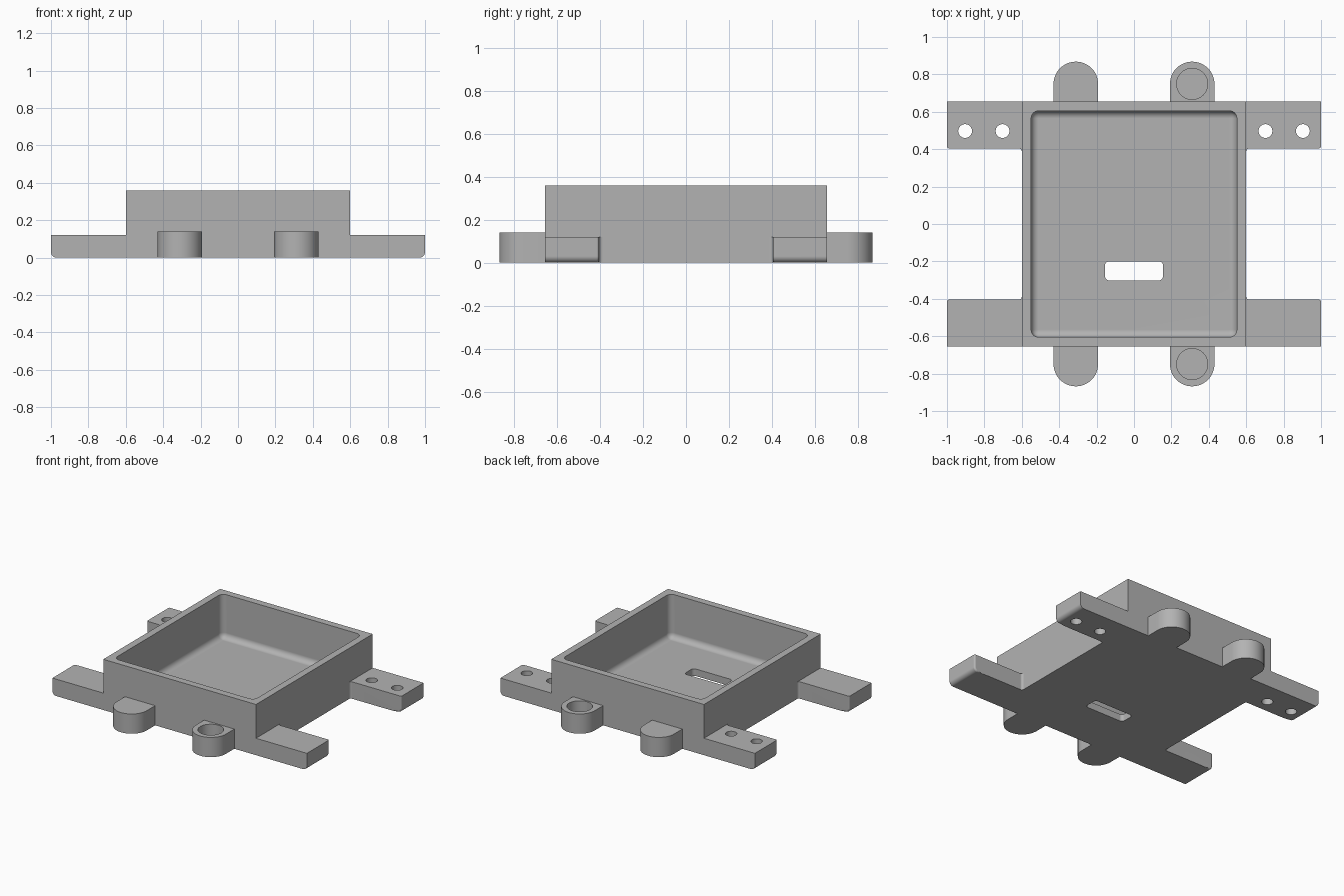
import bpy, bmesh, math
from mathutils import Matrix, Vector

if "Cube" in bpy.data.objects:
    bpy.data.objects.remove(bpy.data.objects["Cube"], do_unlink=True)

grey = bpy.data.materials.new("matte grey")
grey.use_nodes = True
COLOUR = (0.45, 0.45, 0.45, 1)
grey.diffuse_color = COLOUR
grey.node_tree.nodes["Principled BSDF"].inputs["Base Color"].default_value = COLOUR

BODY_X, BODY_Y, BODY_Z = 0.6, 0.655, 0.36
WALL = 0.05


def arc(cx, cy, r, a0, a1, n):
    """Points along a circular arc, angles in degrees."""
    angles = [math.radians(a0 + (a1 - a0) * i / n) for i in range(n + 1)]
    return [(cx + r * math.cos(a), cy + r * math.sin(a)) for a in angles]


def prism(outline, z0, z1):
    bm = bmesh.new()
    face = bm.faces.new([bm.verts.new((x, y, z0)) for x, y in outline])
    top = bmesh.ops.extrude_face_region(bm, geom=[face])["geom"]
    verts = [g for g in top if isinstance(g, bmesh.types.BMVert)]
    bmesh.ops.translate(bm, verts=verts, vec=(0, 0, z1 - z0))
    bmesh.ops.recalc_face_normals(bm, faces=bm.faces[:])
    return bm


def box(x0, x1, y0, y1, z0, z1):
    return prism([(x0, y0), (x1, y0), (x1, y1), (x0, y1)], z0, z1)


def round_edges(bm, test, radius, segments):
    """Round every edge whose two ends both pass the test."""
    edges = [e for e in bm.edges if test(e.verts[0].co, e.verts[1].co)]
    bmesh.ops.bevel(bm, geom=edges, offset=radius, segments=segments,
                    profile=0.5, affect='EDGES', clamp_overlap=True)


def make_object(name, bm, sx=1, sy=1):
    bm.transform(Matrix.Diagonal((sx, sy, 1, 1)))
    bmesh.ops.recalc_face_normals(bm, faces=bm.faces[:])
    mesh = bpy.data.meshes.new(name)
    bm.to_mesh(mesh)
    bm.free()
    mesh.materials.append(grey)
    obj = bpy.data.objects.new(name, mesh)
    bpy.context.collection.objects.link(obj)
    return obj


def cut(obj, cutters):
    """Subtract the cutters, bake the result and drop the helpers."""
    for cutter in cutters:
        cutter.hide_render = True
        mod = obj.modifiers.new("cut", 'BOOLEAN')
        mod.operation, mod.solver, mod.object = 'DIFFERENCE', 'EXACT', cutter
    graph = bpy.context.evaluated_depsgraph_get()
    obj.data = bpy.data.meshes.new_from_object(obj.evaluated_get(graph))
    obj.modifiers.clear()
    for cutter in cutters:
        bpy.data.objects.remove(cutter, do_unlink=True)


def finish(obj):
    bpy.ops.object.select_all(action='DESELECT')
    obj.select_set(True)
    bpy.context.view_layer.objects.active = obj
    bpy.ops.object.shade_smooth_by_angle(angle=math.radians(35))
    obj.modifiers.new("even shading", 'WEIGHTED_NORMAL').keep_sharp = True


# Open tray with a rounded cavity
tray = make_object("tray", box(-BODY_X, BODY_X, -BODY_Y, BODY_Y, 0, BODY_Z))
cavity = box(WALL - BODY_X, BODY_X - WALL, WALL - BODY_Y, BODY_Y - WALL,
             WALL, BODY_Z + 0.1)
round_edges(cavity, lambda a, b: min(a.z, b.z) < 0.1, 0.04, 6)

# Cable slot through the tray floor
slot = box(-0.155, 0.155, -0.302, -0.2, -0.1, 0.2)
round_edges(slot, lambda a, b: abs(a.z - b.z) > 0.1, 0.022, 5)
cut(tray, [make_object("cavity_cutter", cavity), make_object("slot_cutter", slot)])
finish(tray)

for sx, side in ((1, "left"), (-1, "right")):
    for sy, end in ((1, "back"), (-1, "front")):
        # Mounting arm: small fillet at the tray, rounded tip
        inner = 0.404
        outline = arc(BODY_X + 0.015, inner - 0.015, 0.015, 180, 90, 4)
        outline += [(1, inner), (1, BODY_Y), (BODY_X, BODY_Y)]
        bm = prism(outline, 0, 0.12)
        round_edges(bm, lambda a, b: a.x > 0.99 and b.x > 0.99
                    and max(a.z, b.z) < 0.01, 0.03, 6)
        round_edges(bm, lambda a, b: a.x > 0.96 and b.x > 0.96
                    and max(a.y, b.y) < inner + 0.001, 0.012, 4)
        arm = make_object(f"{end}_{side}_arm", bm, sx, sy)
        # Screw holes
        holes = [make_object("hole_cutter", prism(
            arc(x, 0.497, 0.037, 0, 345, 23), -0.1, 0.2), sx, sy)
            for x in (0.703, 0.903)]
        cut(arm, holes)
        finish(arm)

        # Rounded lug with a blind round pocket
        cx, cy, r = 0.311, 0.749, 0.119
        outline = arc(cx, cy, r, 0, 180, 24)
        outline += [(cx - r, BODY_Y), (cx + r, BODY_Y)]
        lug = make_object(f"{end}_{side}_lug", prism(outline, 0, 0.14), sx, sy)
        pocket = make_object("pocket_cutter", prism(
            arc(cx, cy, 0.083, 0, 352.5, 47), 0.04, 0.2), sx, sy)
        cut(lug, [pocket])
        finish(lug)
